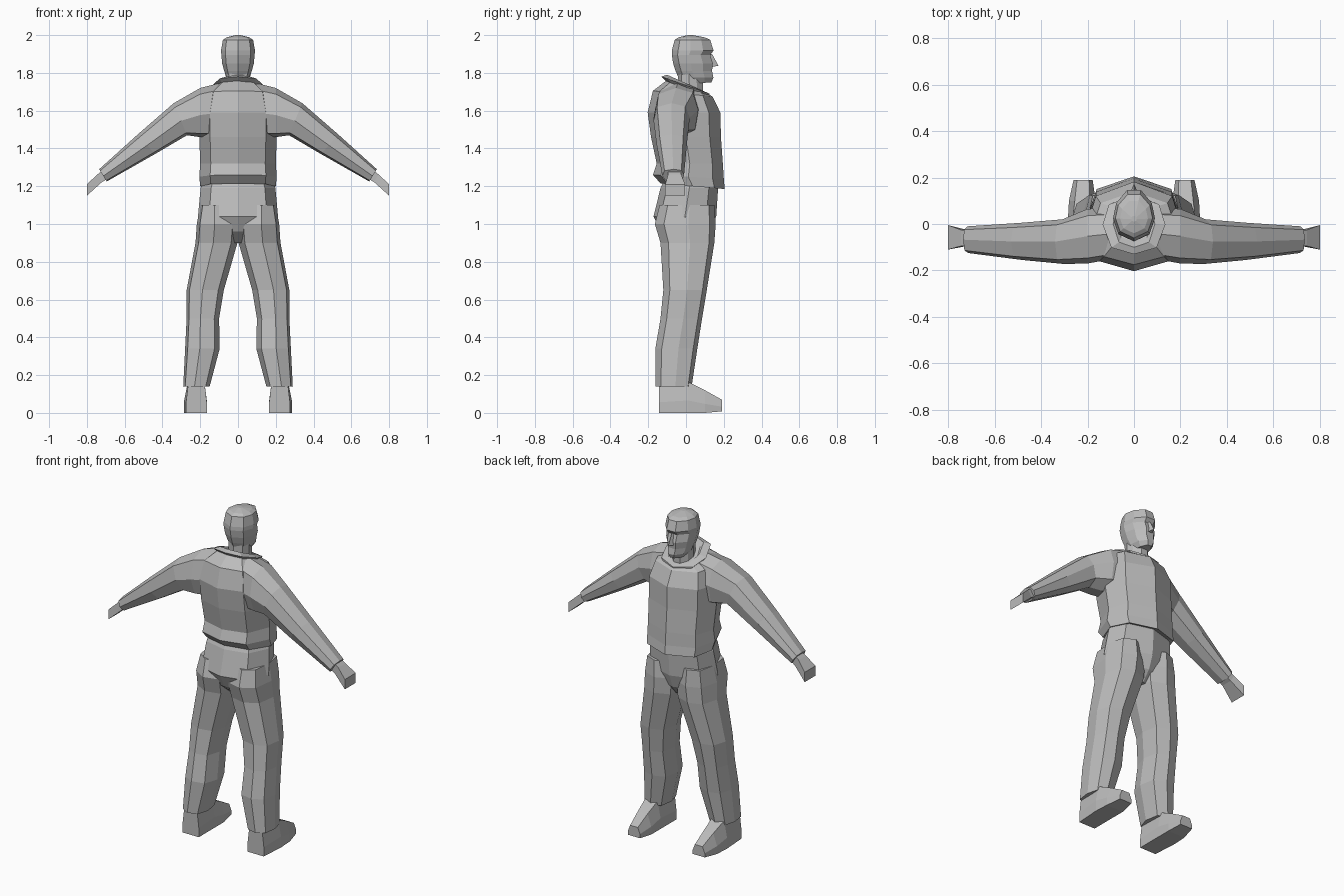
import bpy, bmesh
from mathutils import Vector

grey = bpy.data.materials.new("plain grey")
grey.diffuse_color = (0.5, 0.5, 0.5, 1)

# Unit cross-sections, counter-clockwise
BODY = [(0, 1), (-.8, .68), (-1, 0), (-.72, -.78), (0, -1), (.72, -.78), (1, 0), (.8, .68)]
LIMB = [(0, 1), (-.8, .75), (-1, -.1), (-.7, -.85), (.15, -1), (.85, -.7), (1, .1), (.75, .8)]
HEAD = [(.33, 1), (-.33, 1), (-.85, .5), (-1, -.1), (-.75, -.7), (0, -1), (.75, -.7), (1, -.1), (.85, .5)]
BOX = [(1, 1), (-1, 1), (-1, -1), (1, -1)]


def loft(name, rings, cap=True):
    """Skin a list of equal-length point rings with flat faces."""
    bm = bmesh.new()
    rows = [[bm.verts.new(p) for p in r] for r in rings]
    n = len(rows[0])
    for a, b in zip(rows, rows[1:]):
        for i in range(n):
            j = (i + 1) % n
            bm.faces.new((a[i], a[j], b[j], b[i]))
    if cap:
        bm.faces.new(rows[0])
        bm.faces.new(rows[-1])
    bmesh.ops.recalc_face_normals(bm, faces=bm.faces)
    me = bpy.data.meshes.new(name)
    bm.to_mesh(me)
    bm.free()
    me.materials.append(grey)
    ob = bpy.data.objects.new(name, me)
    bpy.context.collection.objects.link(ob)
    return ob


def level(prof, z, x0, x1, y0, y1, tilt=0):
    """Horizontal ring; tilt raises the front edge and lowers the back."""
    return [((x0 + x1) / 2 + u * (x1 - x0) / 2, (y0 + y1) / 2 + v * (y1 - y0) / 2, z + v * tilt)
            for u, v in prof]


def across(prof, top, bot, y0, y1):
    """Ring spanned between a top and a bottom point (x, z) and a depth range."""
    t, b = Vector(top), Vector(bot)
    c, h = (t + b) / 2, (t - b) / 2
    return [(c.x + h.x * v, (y0 + y1) / 2 + u * (y1 - y0) / 2, c.y + h.y * v) for u, v in prof]


def along(y, x0, x1, z0, z1, inset):
    """Upright six-sided foot ring, narrower on top."""
    return [(x0, y, z0), (x1, y, z0), (x1, y, z0 + (z1 - z0) * .4), (x1 - inset, y, z1),
            (x0 + inset, y, z1), (x0, y, z0 + (z1 - z0) * .4)]


def pair(name, rings, cap=True):
    """Build a right-hand part and its mirror image."""
    loft("right_" + name, rings, cap)
    loft("left_" + name, [[(-x, y, z) for x, y, z in r] for r in rings], cap)


def body(prof, rows):
    return [level(prof, z, -w, w, y0, y1, t) for z, w, y0, y1, t in rows]


# Jacket: hem, loose waist fold, chest, shoulders
loft("jacket", body(BODY, [
    (1.21, .17, -.11, .17, -.01), (1.20, .20, -.135, .205, -.015), (1.25, .205, -.175, .20, -.01),
    (1.32, .20, -.155, .195, 0), (1.46, .205, -.185, .185, 0), (1.59, .205, -.203, .182, 0),
    (1.69, .18, -.175, .14, -.015), (1.735, .10, -.09, .10, -.035)]))

# Turned-up collar, rising to the back of the neck
loft("collar", body(BODY, [
    (1.715, .12, -.10, .125, -.035), (1.735, .135, -.13, .125, -.045),
    (1.745, .09, -.10, .10, -.045), (1.71, .06, -.05, .08, -.03)]))

# Neck and head
loft("neck", body(HEAD, [(1.68, .065, -.04, .09, 0), (1.82, .062, -.045, .09, 0)]))
loft("head", body(HEAD, [
    (1.745, .04, -.01, .135, .005), (1.775, .062, -.04, .145, 0), (1.81, .073, -.055, .138, 0),
    (1.85, .084, -.068, .142, 0), (1.895, .088, -.075, .128, 0), (1.918, .09, -.075, .146, 0),
    (1.975, .08, -.06, .128, 0), (1.988, .06, -.04, .10, 0), (2.0, .012, .01, .035, 0)]))

# Nose wedge
loft("nose", [[(-.02, .13, 1.83), (.02, .13, 1.83), (0, .172, 1.838)],
              [(-.01, .12, 1.90), (.01, .12, 1.90), (0, .138, 1.90)]])

# Sleeves and mitten hands
pair("sleeve", [across(LIMB, *r) for r in [
    ((.08, 1.75), (.10, 1.46), -.15, .07), ((.20, 1.72), (.20, 1.46), -.17, .065),
    ((.34, 1.64), (.27, 1.47), -.172, .02), ((.53, 1.475), (.44, 1.37), -.155, .005),
    ((.735, 1.29), (.695, 1.225), -.125, -.01)]])
pair("hand", [across(BOX, *r) for r in [
    ((.70, 1.295), (.68, 1.245), -.095, -.03), ((.745, 1.262), (.72, 1.222), -.095, -.025),
    ((.80, 1.21), (.80, 1.15), -.11, -.005)]])

# Trousers: seat and two legs
loft("trouser_seat", body(BODY, [
    (1.24, .18, -.11, .16, 0), (1.19, .198, -.135, .17, 0), (1.04, .212, -.172, .16, 0),
    (.96, .19, -.13, .13, 0), (.90, .10, -.06, .08, 0)]))
pair("trouser_leg", [level(LIMB, *r) for r in [
    (1.10, .02, .20, -.14, .15), (1.0, -.005, .218, -.165, .157), (.90, .003, .225, -.135, .15),
    (.65, .075, .272, -.12, .11), (.50, .10, .272, -.135, .085), (.34, .097, .28, -.162, .06),
    (.14, .15, .29, -.162, .03)]])

# Shoes
pair("shoe", [along(*r) for r in [
    (-.143, .165, .275, 0, .14, .01), (.01, .165, .285, 0, .165, .02),
    (.10, .165, .28, 0, .12, .025), (.19, .178, .26, .008, .07, .015)]])
